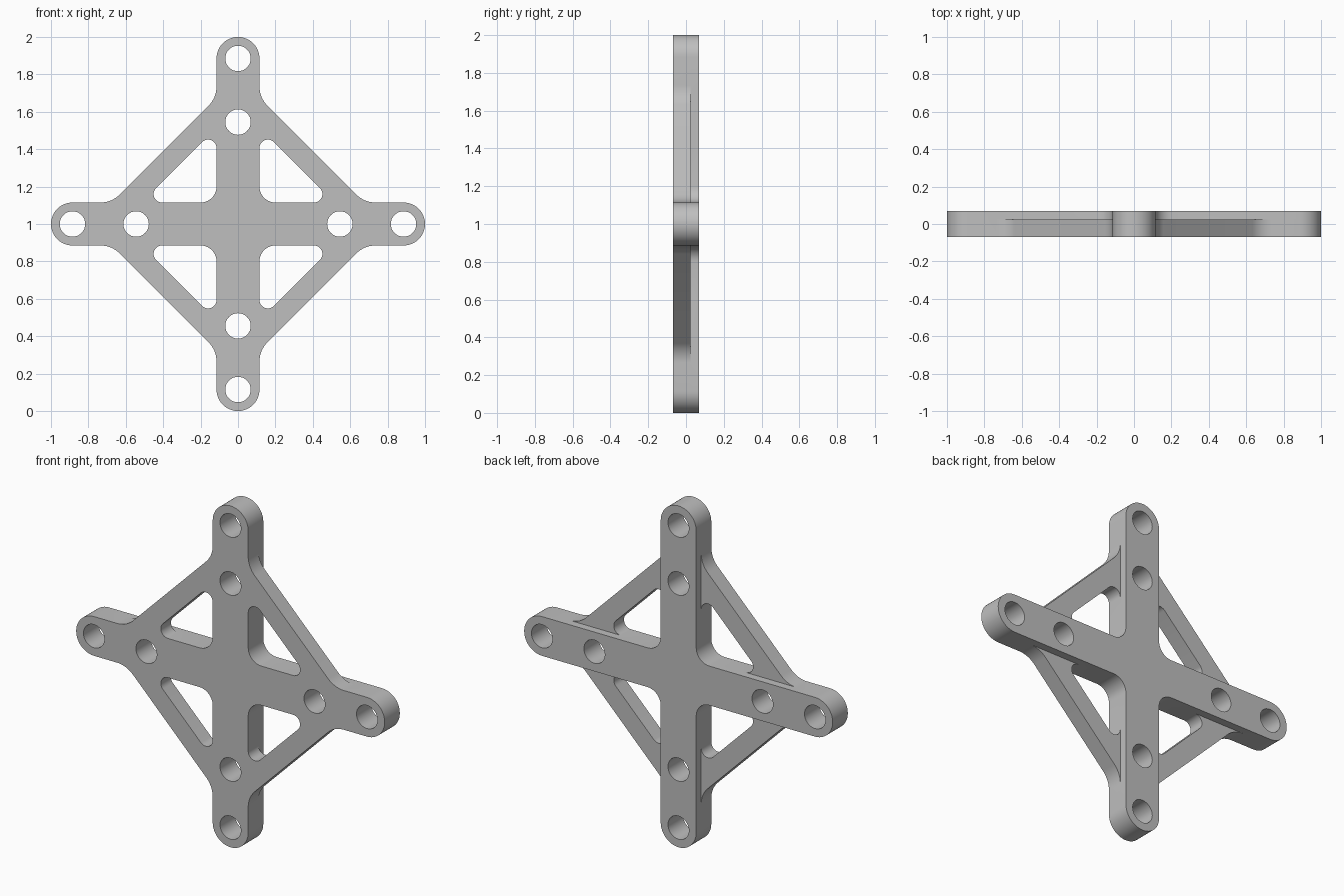
import bpy, bmesh, math
from mathutils import Vector

if "Cube" in bpy.data.objects:
    bpy.data.objects.remove(bpy.data.objects["Cube"], do_unlink=True)

FRONT, STEP, BACK = -0.07, 0.024, 0.07   # depth of front face, brace rear, arm rear
W = 0.115                                # half width of an arm
TIP = 1 - W                              # centre of the rounded tip
OUTER, INNER = 0.675, 0.515              # where brace edges meet the arm edge
HOLE_R = 0.068


def fillet(a, p, b, r, n=10):
    """Points of the arc that rounds corner p between a and b."""
    a, p, b = Vector(a), Vector(p), Vector(b)
    u, v = (a - p).normalized(), (b - p).normalized()
    half = u.angle(v) / 2
    centre = p + (u + v).normalized() * r / math.sin(half)
    start = p + u * r / math.tan(half) - centre
    sweep = math.pi - 2 * half
    side = 1 if u.x * v.y - u.y * v.x < 0 else -1
    pts = []
    for i in range(n + 1):
        t = side * sweep * i / n
        c, s = math.cos(t), math.sin(t)
        pts.append(centre + Vector((c * start.x - s * start.y, s * start.x + c * start.y)))
    return pts


def arc(cx, r, start, end, n):
    angles = [start + (end - start) * i / n for i in range(n + 1)]
    return [Vector((cx + r * math.cos(t), r * math.sin(t))) for t in angles]


def turn(pts, k):
    """Rotate points by k quarter turns."""
    for _ in range(k):
        pts = [Vector((-p.y, p.x)) for p in pts]
    return pts


# Corner pieces of one quadrant
low_out, high_out = (OUTER, W), (W, OUTER)
low_in, high_in, root = (INNER, W), (W, INNER), (W, W)
tip = arc(0, W, -math.pi / 2, math.pi / 2, 24)
tip = [p + Vector((TIP, 0)) for p in tip]
bend_low = fillet((TIP, W), low_out, high_out, 0.145)
bend_high = fillet(low_out, high_out, (W, TIP), 0.145)
nose_high = fillet(root, high_in, low_in, 0.045)
nose_low = fillet(high_in, low_in, root, 0.045)
crook = fillet(low_in, root, high_in, 0.085)

# Closed outlines
frame, cross, windows, braces, bolts = [], [], [], [], []
for k in range(4):
    frame += turn(tip + bend_low + bend_high, k)
    cross += turn(tip + [bend_low[0], nose_low[-1]] + crook
                  + [nose_high[0], bend_high[-1]], k)
    windows.append(turn(nose_high + nose_low + crook, k))
    braces.append(turn(bend_low + bend_high + nose_high + nose_low, k))
    for d in (TIP, 0.545):
        bolts.append(turn(arc(d, HOLE_R, 0, 2 * math.pi, 32)[:-1], k))

bm = bmesh.new()


def ring(pts, y):
    return [bm.verts.new((p.x, y, p.y)) for p in pts]


def cap(loops, y):
    """Flat face bounded by an outline and its openings."""
    edges = []
    for pts in loops:
        vs = ring(pts, y)
        edges += [bm.edges.new((vs[i - 1], vs[i])) for i in range(len(vs))]
    bmesh.ops.triangle_fill(bm, edges=edges, use_beauty=True, normal=(0, 1, 0))


def wall(pts, y0, y1):
    a, b = ring(pts, y0), ring(pts, y1)
    for i in range(len(a)):
        bm.faces.new((a[i - 1], a[i], b[i], b[i - 1]))


# Front face, rear of the arms, rear of the thinner braces
cap([frame] + windows + bolts, FRONT)
cap([cross] + bolts, BACK)
for loop in braces:
    cap([loop], STEP)

# Side walls and bores
wall(frame, FRONT, STEP)
wall(cross, STEP, BACK)
for loop in windows:
    wall(loop, FRONT, STEP)
for loop in bolts:
    wall(loop, FRONT, BACK)

bmesh.ops.remove_doubles(bm, verts=bm.verts, dist=0.0001)
bmesh.ops.recalc_face_normals(bm, faces=bm.faces)
for v in bm.verts:
    v.co.z += 1

mesh = bpy.data.meshes.new("braced_cross_frame")
bm.to_mesh(mesh)
bm.free()
obj = bpy.data.objects.new("braced_cross_frame", mesh)
bpy.context.collection.objects.link(obj)

# Plain grey
grey = bpy.data.materials.new("plain_grey")
grey.use_nodes = True
colour = (0.52, 0.52, 0.52, 1)
grey.diffuse_color = colour
grey.node_tree.nodes["Principled BSDF"].inputs["Base Color"].default_value = colour
mesh.materials.append(grey)

bpy.ops.object.select_all(action="DESELECT")
obj.select_set(True)
bpy.context.view_layer.objects.active = obj
bpy.ops.object.shade_smooth_by_angle(angle=math.radians(30))
